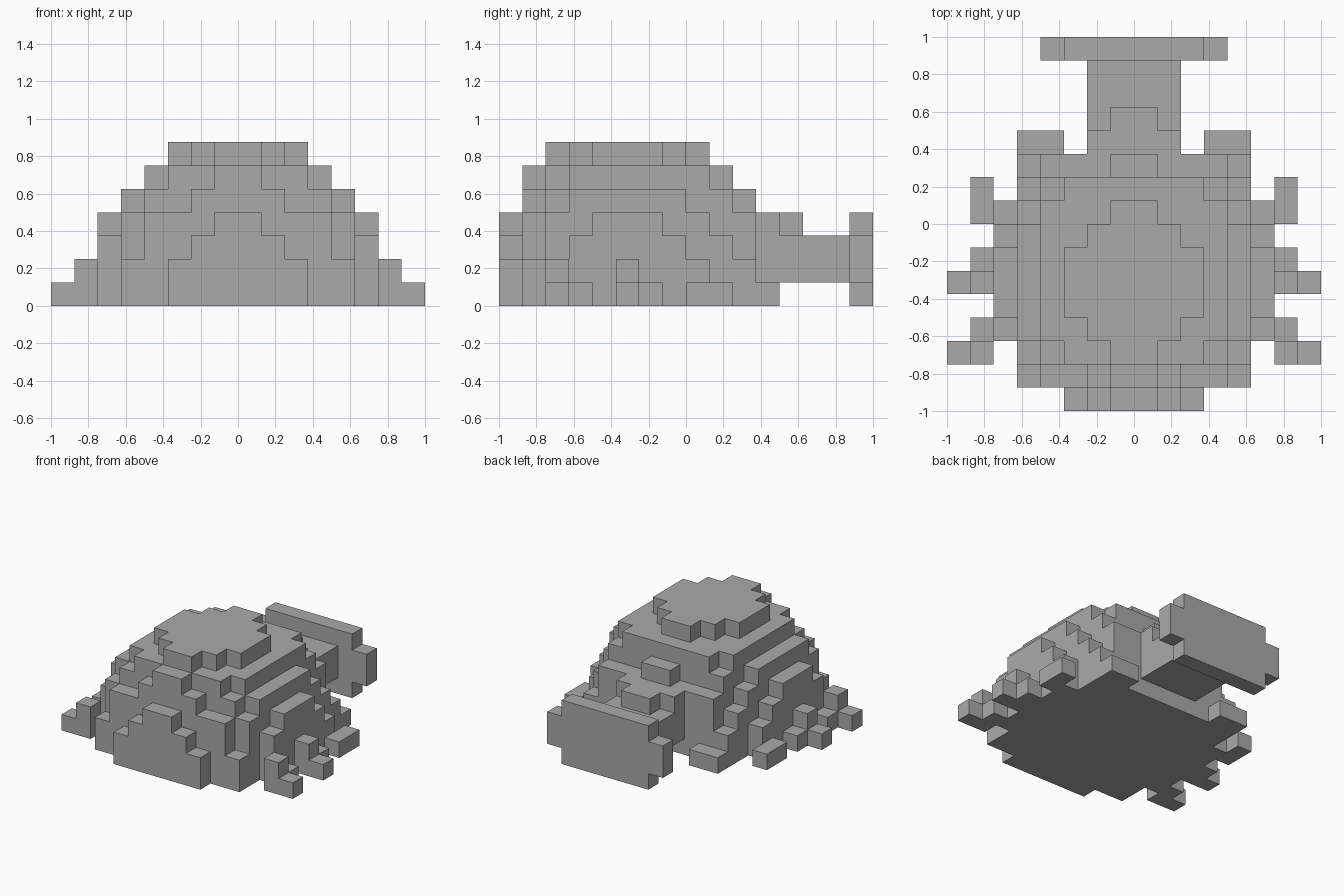
import bpy
import bmesh
from mathutils import Vector

if "Cube" in bpy.data.objects:
    bpy.data.objects.remove(bpy.data.objects["Cube"], do_unlink=True)

U = 0.125  # edge of one block

grey = bpy.data.materials.new("plain_grey")
grey.use_nodes = True
colour = (0.4, 0.4, 0.4, 1)
grey.diffuse_color = colour
grey.node_tree.nodes["Principled BSDF"].inputs["Base Color"].default_value = colour


def box(x0, x1, y0, y1, z0, z1):
    """Set of block cells filling a range."""
    return {(x, y, z) for x in range(x0, x1) for y in range(y0, y1) for z in range(z0, z1)}


def slab(half, y0, y1, z0, z1):
    """Cells of a box centred on x = 0."""
    return box(-half, half, y0, y1, z0, z1)


def build(name, cells):
    """Skin the outside of a cell set and merge its flat regions."""
    bm = bmesh.new()
    for c in cells:
        for axis in range(3):
            for sign in (-1, 1):
                n = list(c)
                n[axis] += sign
                if tuple(n) in cells:
                    continue
                normal, a, b = Vector(), Vector(), Vector()
                normal[axis] = sign
                a[(axis + 1) % 3] = 0.5
                b[(axis + 2) % 3] = 0.5 * sign
                mid = Vector(c) + Vector((0.5, 0.5, 0.5)) + normal / 2
                bm.faces.new([bm.verts.new((mid + p) * U)
                              for p in (-a - b, a - b, a + b, b - a)])
    bmesh.ops.remove_doubles(bm, verts=bm.verts[:], dist=U / 100)
    bmesh.ops.dissolve_limit(bm, angle_limit=0.01, verts=bm.verts[:], edges=bm.edges[:])
    bmesh.ops.triangulate(bm, faces=[f for f in bm.faces if len(f.verts) > 4])
    mesh = bpy.data.meshes.new(name)
    bm.to_mesh(mesh)
    bm.free()
    mesh.materials.append(grey)
    obj = bpy.data.objects.new(name, mesh)
    bpy.context.collection.objects.link(obj)


# Domed shell: for each layer, (half width, front, back) slabs
layers = [
    (0, 2, [(3, -8, 3), (5, -7, 3), (6, -5, 1)]),
    (2, 3, [(2, -8, 3), (4, -7, 3), (5, -6, 2), (6, -5, 0)]),
    (3, 4, [(1, -8, 3), (4, -7, 3), (5, -6, 1), (6, -4, -1)]),
    (4, 5, [(2, -7, 2), (1, 2, 3), (4, -6, 2), (5, -5, 0)]),
    (5, 6, [(1, -7, 2), (3, -6, 2), (4, -5, 1)]),
    (6, 7, [(1, -6, 1), (2, -5, 0), (3, -4, -1)]),
]
shell = set()
for z0, z1, slabs in layers:
    for half, y0, y1 in slabs:
        shell |= slab(half, y0, y1, z0, z1)
build("domed_shell", shell)

# Tail with its raised root, and the upright fin at its end
build("tail", slab(2, 3, 7, 1, 3) | slab(2, 3, 4, 3, 4) | slab(1, 4, 5, 3, 4))
build("tail_fin", slab(4, 7, 8, 1, 3) | slab(3, 7, 8, 0, 4))

# Legs on the left, mirrored to the right
legs = {
    "front_leg": box(6, 7, -5, -4, 0, 1) | box(6, 7, -6, -5, 0, 2) | box(7, 8, -6, -5, 0, 1),
    "middle_leg": box(6, 7, -2, -1, 0, 1) | box(6, 7, -3, -2, 0, 2) | box(7, 8, -3, -2, 0, 1),
    "back_leg": box(6, 7, 0, 2, 0, 1),
    "rear_foot": box(3, 5, 3, 4, 0, 1),
}
for name, cells in legs.items():
    build(name + "_left", cells)
    build(name + "_right", {(-1 - x, y, z) for x, y, z in cells})
